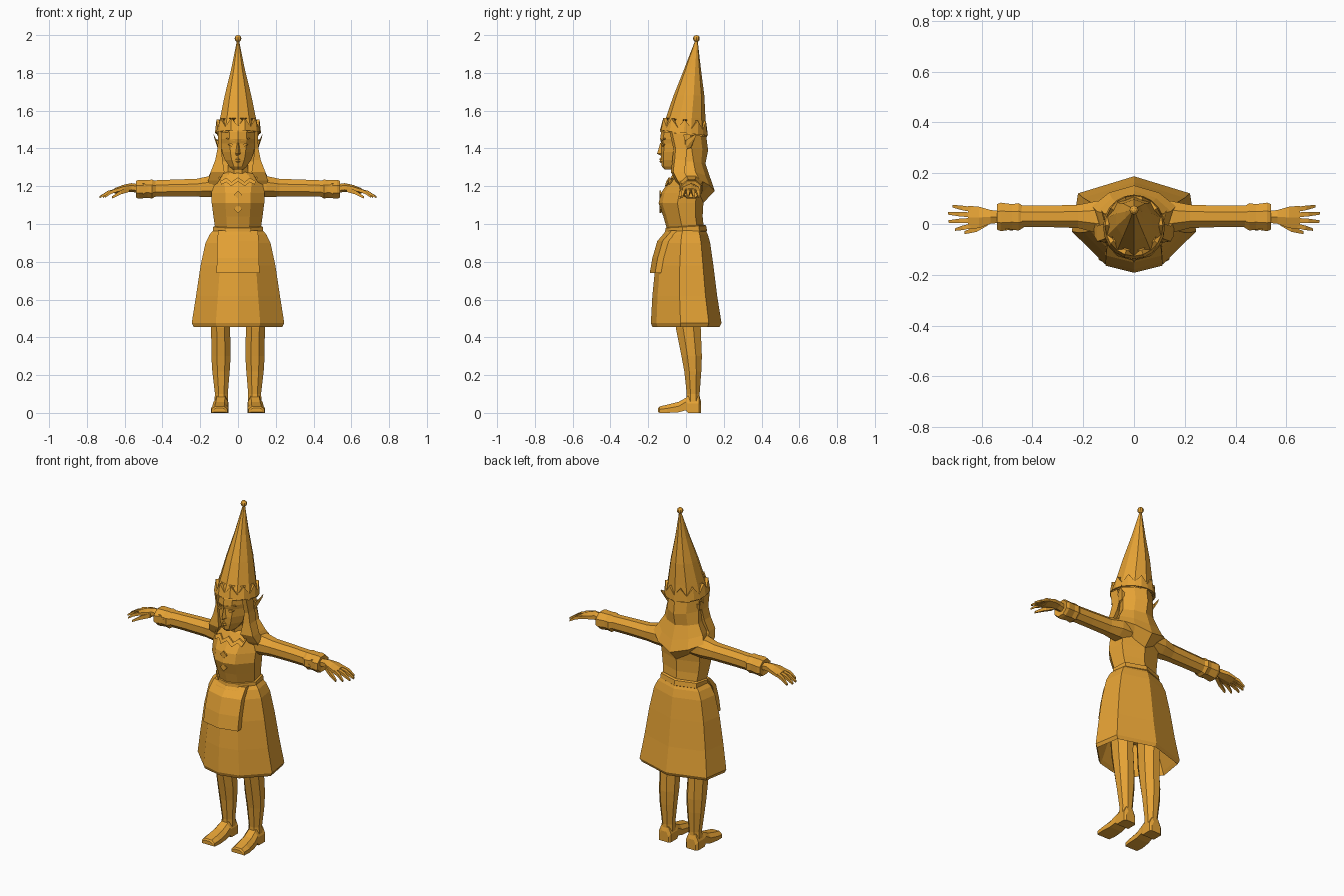
import bpy, bmesh, math
from mathutils import Vector

gold = bpy.data.materials.new("warm_gold")
gold.diffuse_color = (0.78, 0.36, 0.035, 1)


def finish(name, bm):
    bmesh.ops.remove_doubles(bm, verts=bm.verts, dist=0.0003)
    bmesh.ops.recalc_face_normals(bm, faces=bm.faces)
    me = bpy.data.meshes.new(name)
    bm.to_mesh(me)
    bm.free()
    me.materials.append(gold)
    ob = bpy.data.objects.new(name, me)
    bpy.context.collection.objects.link(ob)
    return ob


def loft(name, rings, pair=False, caps=True):
    """Skin closed rings of 3D points; pair also makes the copy on the other side."""
    for s in ((1, -1) if pair else (1,)):
        bm = bmesh.new()
        vs = [[bm.verts.new((p[0] * s, p[1], p[2])) for p in r] for r in rings]
        n = len(rings[0])
        for a, b in zip(vs, vs[1:]):
            for i in range(n):
                j = (i + 1) % n
                bm.faces.new((a[i], a[j], b[j], b[i]))
        if caps:
            bm.faces.new(vs[0])
            bm.faces.new(vs[-1])
        finish(name + ("" if not pair else "_right" if s > 0 else "_left"), bm)


def body(z, w, yf, yb, tilt=0.0):
    """Eight-sided body section, pointed at front and back; tilt lifts the front."""
    d = yb - yf
    half = [(0, yf), (.48 * w, yf + .08 * d), (w, yf + .42 * d), (.9 * w, yf + .82 * d), (0, yb)]
    pts = half + [(-x, y) for x, y in half[-2:0:-1]]
    return [(x, y, z - tilt * (y - (yf + yb) / 2)) for x, y in pts]


def oval(c, a, b, axis, n=8):
    """Faceted oval round c, across x/y for axis z or y/z for axis x."""
    out = []
    for i in range(n):
        t = 2 * math.pi * (i + .5) / n
        u, v = a * math.cos(t) / math.cos(math.pi / n), b * math.sin(t) / math.cos(math.pi / n)
        out.append((c[0] + u, c[1] + v, c[2]) if axis == 'z' else (c[0], c[1] + u, c[2] + v))
    return out


def plate(name, pts, depth=0.008, pair=False):
    """Thin plate with its front outline given, thickened towards the back."""
    loft(name, [pts, [(x, y + depth, z) for x, y, z in pts]], pair)


# Skirt with a turned-in hem and recessed underside
loft("skirt", [body(.62, .17, -.12, .12), body(.475, .225, -.165, .165),
               body(.455, .235, -.178, .178), body(.475, .245, -.186, .188),
               body(.62, .222, -.178, .165), body(.78, .198, -.162, .145),
               body(.90, .172, -.14, .128), body(.945, .15, -.122, .115),
               body(.975, .122, -.098, .1)])
# Apron
prof = [(.105, -.104, .965), (.11, -.152, .91), (.112, -.178, .82), (.113, -.192, .74)]
loft("apron", [[(-x, y + .028, z), (0, y, z), (x, y + .028, z),
                (x, y + .06, z), (0, y + .04, z), (-x, y + .06, z)] for x, y, z in prof])
# Belt
loft("belt", [body(.953, .126, -.106, .106, -.06), body(.957, .132, -.112, .112, -.06),
              body(.985, .131, -.108, .106, -.06), body(.99, .122, -.1, .098, -.06)])
# Bodice
loft("bodice", [body(.97, .12, -.1, .095), body(1.04, .13, -.12, .088),
                body(1.11, .139, -.145, .092), body(1.165, .14, -.132, .1),
                body(1.225, .152, -.092, .105), body(1.265, .11, -.07, .09),
                body(1.28, .06, -.055, .07)])
# Neck
loft("neck", [oval((0, -.01, 1.22), .055, .05, 'z'), oval((0, -.02, 1.36), .05, .05, 'z')])
# Zigzag collar and diamond buttons
zig = [(.0, 1.225), (.035, 1.2), (.062, 1.222), (.088, 1.208), (.1, 1.24)]


def chest_y(x, z):
    return -.142 + .62 * max(0, z - 1.165) + .25 * x


for s in (1, -1):
    low = [(s * x, chest_y(x, z), z) for x, z in zig]
    top = [(s * x, chest_y(x, z + .022), z + .022) for x, z in zig]
    plate("collar", low + top[::-1])
for z, y in ((1.155, -.14), (1.08, -.139)):
    plate("button", [(0, y, z - .022), (.022, y + .002, z), (0, y, z + .022), (-.022, y + .002, z)])

# Sleeves, cuffs
loft("sleeve", [oval((x, y, z), a, b, 'x') for x, y, z, a, b in (
    (.08, .025, 1.2, .065, .06), (.15, .028, 1.198, .062, .056),
    (.22, .03, 1.192, .046, .047), (.34, .03, 1.19, .042, .045), (.47, .03, 1.187, .042, .043))], True)
loft("cuff", [oval((x, .028, z), a, b, 'x') for x, z, a, b in (
    (.435, 1.187, .042, .04), (.455, 1.185, .054, .05), (.48, 1.186, .05, .047),
    (.525, 1.184, .056, .05), (.54, 1.184, .05, .044), (.535, 1.184, .03, .025))], True)
# Pointed cuff trim, top and front
plate("cuff_point", [(.467, -.023, 1.187), (.497, -.024, 1.215), (.507, -.024, 1.215),
                     (.48, -.025, 1.187), (.507, -.024, 1.16), (.497, -.024, 1.16)], .006, True)
# Hands with four fingers and a thumb
loft("palm", [oval((x, y, z), a, b, 'x', 6) for x, y, z, a, b in (
    (.52, .028, 1.187, .022, .02), (.565, .028, 1.193, .027, .02),
    (.61, .026, 1.187, .042, .017), (.655, .026, 1.175, .046, .012))], True)
for k, (y0, y1, tip) in enumerate(((-.008, -.022, .705), (.014, .01, .73), (.036, .042, .732), (.058, .07, .715))):
    loft("finger_%d" % (k + 1), [oval((x, y, z), a, a, 'x', 4) for x, y, z, a in (
        (.645, y0, 1.178, .0095), ((.645 + tip) / 2, (y0 + y1) / 2, 1.167, .009),
        (tip, y1, 1.143, .005))], True)
loft("thumb", [oval((x, y, z), a, a, 'x', 4) for x, y, z, a in (
    (.575, .008, 1.183, .013), (.62, -.02, 1.168, .011), (.668, -.034, 1.14, .006))], True)

# Legs
loft("leg", [oval((x, y, z), a, b, 'z') for x, y, z, a, b in (
    (.095, .01, .62, .055, .075), (.092, .012, .45, .05, .066), (.09, .03, .3, .051, .054),
    (.09, .036, .22, .046, .045), (.088, .038, .1, .034, .034), (.09, .038, .03, .038, .038))], True)
# Shoes: sections from heel to toe
loft("shoe", [[(c - w, y, b), (c + w, y, b), (c + w, y, t * .55 + b), (c + w * .55, y, t),
               (c - w * .55, y, t), (c - w, y, t * .55 + b)] for y, c, w, b, t in (
    (.08, .09, .03, 0, .06), (.07, .09, .04, 0, .09), (.01, .09, .04, 0, .09),
    (.0, .091, .039, .014, .08), (-.04, .094, .042, .003, .058),
    (-.1, .097, .046, 0, .043), (-.14, .098, .042, 0, .034), (-.147, .098, .03, .004, .026))], True)

# Head
loft("head", [body(z, w, f, b) for z, w, f, b in (
    (1.288, .028, -.112, -.04), (1.305, .046, -.128, .0), (1.34, .07, -.133, .04),
    (1.38, .084, -.134, .06), (1.425, .09, -.13, .07), (1.45, .092, -.137, .07), (1.5, .092, -.13, .07))])
# Nose, lips, brows and closed eyes
loft("nose", [[(-w, -.122, z), (0, y, z), (w, -.122, z)] for z, w, y in (
    (1.362, .014, -.134), (1.372, .017, -.153), (1.43, .008, -.136))])
loft("lips", [[(-w, -.12, z), (0, y, z), (w, -.12, z)] for z, w, y in (
    (1.322, .012, -.134), (1.331, .021, -.141), (1.336, .024, -.136),
    (1.341, .021, -.142), (1.351, .01, -.136))])
plate("brow", [(.015, -.134, 1.445), (.06, -.118, 1.456), (.065, -.115, 1.45), (.015, -.134, 1.438)], .008, True)
plate("eye", [(.02, -.13, 1.418), (.035, -.127, 1.41), (.055, -.118, 1.42), (.036, -.127, 1.428)], .008, True)
# Pointed ears
loft("ear", [[(.082, -.015, 1.385), (.082, .03, 1.395), (.088, .035, 1.44), (.088, -.02, 1.435)],
             [(.105, -.008, 1.395), (.105, .026, 1.405), (.118, .04, 1.45), (.115, .0, 1.445)],
             [(.127, .045, 1.458), (.127, .05, 1.46), (.129, .055, 1.475), (.128, .05, 1.475)]], True)


# Hair mass at the back, ending in a V over the shoulders
def hair(zf, zs, zb, w, yf, ys, yb):
    half = [(0, yf, zf), (w * .85, yf, zf), (w, ys, zs), (w * .6, ys * .35 + yb * .65, (zs + zb) / 2), (0, yb, zb)]
    return half + [(-x, y, z) for x, y, z in half[-2:0:-1]]


loft("hair", [hair(1.22, 1.19, 1.11, .11, .0, .05, .09), hair(1.23, 1.235, 1.175, .165, -.02, .07, .152),
              hair(1.27, 1.275, 1.24, .145, -.03, .05, .13), hair(1.33, 1.33, 1.32, .112, -.02, .04, .103),
              hair(1.4, 1.4, 1.39, .102, -.035, .03, .117), hair(1.5, 1.5, 1.48, .105, -.06, .02, .105)])
# Front locks beside the face
loft("front_lock", [[(xi, y - .012, z), (xo, y, z), (xo, y + .06, z), (xi, y + .045, z)]
                    for xi, xo, y, z in (
    (.086, .105, -.075, 1.49), (.088, .108, -.055, 1.4), (.082, .12, -.06, 1.34),
    (.072, .145, -.068, 1.275), (.1, .158, -.045, 1.23), (.12, .15, -.025, 1.2))], True)


# Tall pointed hat leaning back, drawn as ten-sided sections
def hat_ring(z, w, yf, yb, tilt=0.0, n=10, lift=0.0):
    pts = []
    for i in range(n):
        t = 2 * math.pi * i / n - math.pi / 2
        y = (yb - yf) / 2 * math.sin(t)
        pts.append((w * math.cos(t), (yf + yb) / 2 + y, z - tilt * y + lift * (i % 2)))
    return pts


loft("hat", [hat_ring(1.5, .1, -.12, .09, .11), hat_ring(1.474, .118, -.137, .112, .11),
             hat_ring(1.5, .112, -.128, .108, .08), hat_ring(1.56, .1, -.107, .103),
             hat_ring(1.68, .074, -.066, .097), hat_ring(1.82, .038, -.01, .079),
             hat_ring(1.97, .006, .048, .062)])
# Zigzag hat band
loft("hat_band", [hat_ring(1.482, .108, -.125, .1, .11, 20), hat_ring(1.482, .122, -.138, .116, .11, 20),
                  hat_ring(1.508, .114, -.126, .112, .08, 20, .045),
                  hat_ring(1.508, .1, -.108, .098, .08, 20, .045)])
# Ball at the hat tip
bm = bmesh.new()
bmesh.ops.create_uvsphere(bm, u_segments=8, v_segments=6, radius=.018)
bmesh.ops.translate(bm, verts=bm.verts, vec=Vector((0, .055, 1.982)))
finish("hat_ball", bm)
